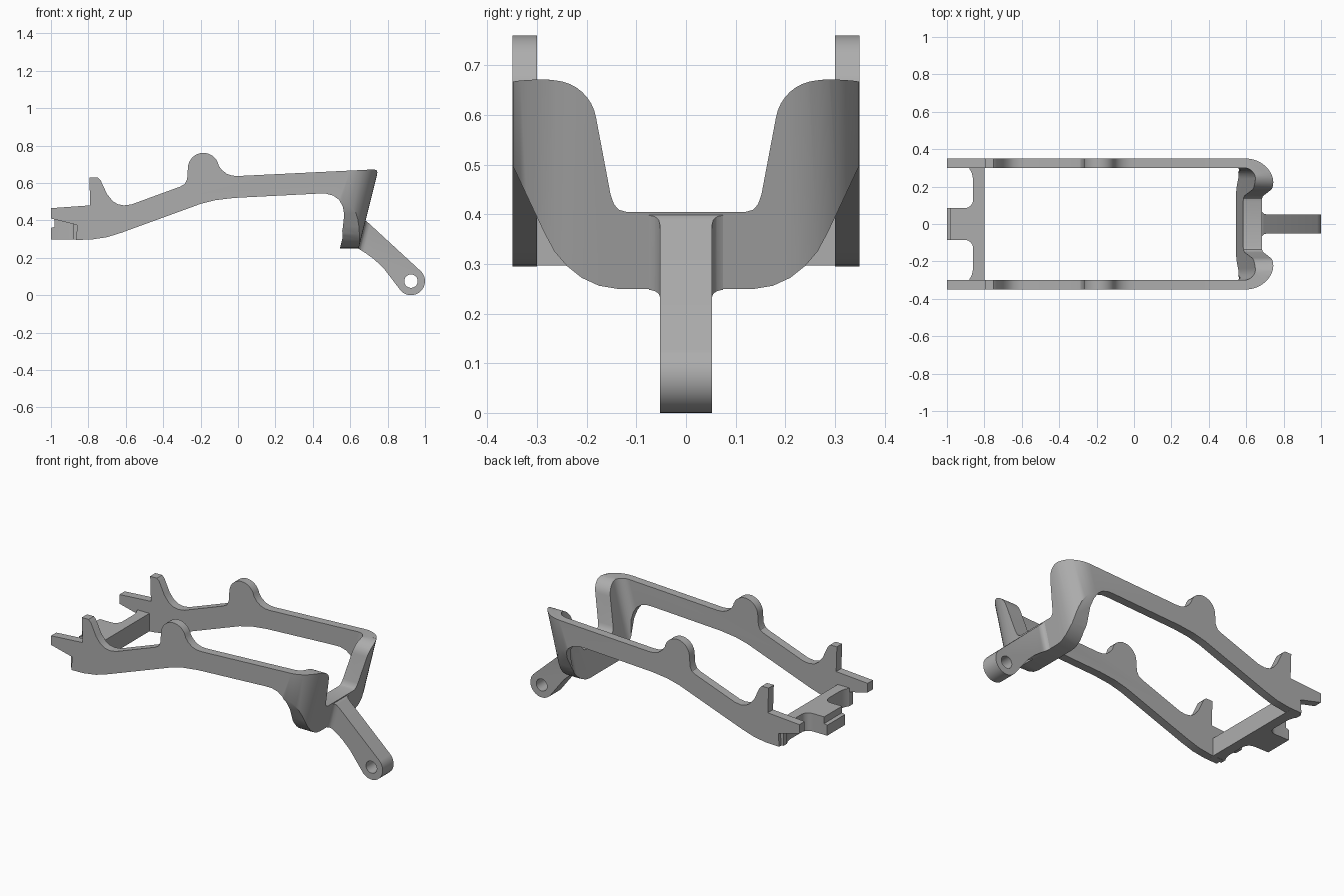
import bpy, bmesh, math

if "Cube" in bpy.data.objects:
    bpy.data.objects.remove(bpy.data.objects["Cube"], do_unlink=True)

GREY = (0.42, 0.42, 0.42, 1)
metal = bpy.data.materials.new("plain grey")
metal.use_nodes = True
metal.diffuse_color = GREY
metal.node_tree.nodes["Principled BSDF"].inputs["Base Color"].default_value = GREY

LEAN = 0.25      # forward lean of the rear yoke
LEAN_Z = 0.65    # height at which plan outlines are true


# Placement of a profile point (u, v) at extrusion depth w
def side(u, v, w):
    return (u, w, v)


def cross(u, v, w):
    return (w, u, v)


def plan(u, v, w):
    return (u, v, w)


def leaning_plan(u, v, w):
    return (u + (w - LEAN_Z) * LEAN, v, w)


def arc(cx, cy, r, start, end, steps):
    angles = [math.radians(start + (end - start) * i / steps) for i in range(steps + 1)]
    return [(cx + r * math.cos(a), cy + r * math.sin(a)) for a in angles]


def mirror_v(points):
    return points + [(u, -v) for u, v in reversed(points)]


def mirror_u(points):
    return points + [(-u, v) for u, v in reversed(points)]


def prism(name, points, lo, hi, place):
    bm = bmesh.new()
    low = [bm.verts.new(place(u, v, lo)) for u, v in points]
    high = [bm.verts.new(place(u, v, hi)) for u, v in points]
    bm.faces.new(low)
    bm.faces.new(high)
    for i in range(len(points)):
        j = (i + 1) % len(points)
        bm.faces.new((low[i], low[j], high[j], high[i]))
    bmesh.ops.recalc_face_normals(bm, faces=bm.faces)
    mesh = bpy.data.meshes.new(name)
    bm.to_mesh(mesh)
    bm.free()
    mesh.materials.append(metal)
    obj = bpy.data.objects.new(name, mesh)
    bpy.context.collection.objects.link(obj)
    return obj


def activate(obj):
    bpy.ops.object.select_all(action='DESELECT')
    obj.select_set(True)
    bpy.context.view_layer.objects.active = obj


def combine(obj, cutter, operation):
    mod = obj.modifiers.new("shape", 'BOOLEAN')
    mod.object = cutter
    mod.operation = operation
    mod.solver = 'EXACT'
    activate(obj)
    bpy.ops.object.modifier_apply(modifier=mod.name)
    bpy.data.objects.remove(cutter, do_unlink=True)


# Frame: U-shaped plan, trimmed by the rail outline seen from the side
outer = [(-1.2, 0.35)] + arc(0.595, 0.20, 0.15, 90, 0, 10)
inner = [(-1.2, 0.30)] + arc(0.585, 0.24, 0.06, 90, 0, 8)
u_shape = mirror_v(outer) + list(reversed(mirror_v(inner)))
frame = prism("side_rails_and_yoke", u_shape, 0.1, 0.9, leaning_plan)

rail = [(-1, 0.41), (-1, 0.465), (-0.79, 0.48), (-0.795, 0.63), (-0.75, 0.63),
        (-0.735, 0.615), (-0.70, 0.54), (-0.67, 0.503), (-0.645, 0.487),
        (-0.61, 0.48), (-0.57, 0.485), (-0.31, 0.58), (-0.285, 0.594), (-0.272, 0.62)]
rail += arc(-0.185, 0.678, 0.083, 180, 10, 14)
rail += [(-0.085, 0.668), (-0.06, 0.649), (-0.03, 0.639), (0, 0.637),
         (0.72, 0.672), (0.738, 0.67), (0.755, 0.655), (0.68, 0.25), (0.54, 0.25),
         (0.56, 0.36), (0.568, 0.43), (0.56, 0.475), (0.54, 0.51), (0.51, 0.532),
         (0.47, 0.543), (0.43, 0.543), (-0.02, 0.52), (-0.12, 0.508), (-0.2, 0.488),
         (-0.62, 0.335), (-0.7, 0.31), (-0.78, 0.298), (-0.865, 0.295), (-0.86, 0.375)]
combine(frame, prism("rail_outline", rail, -0.4, 0.4, side), 'INTERSECT')

# Opening in the middle of the yoke
opening = [(0.275, 0.9), (0.275, 0.671)] + arc(0.27, 0.58, 0.09, 95, 170, 8)
opening += [(0.152, 0.44), (0.145, 0.42), (0.135, 0.409), (0.12, 0.405)]
combine(frame, prism("yoke_opening", mirror_u(opening), 0.4, 0.9, cross), 'DIFFERENCE')

# Rounded lower corners of the yoke
corner = [(0.37, 0.54), (0.35, 0.5), (0.285, 0.362), (0.265, 0.325), (0.24, 0.296),
          (0.21, 0.272), (0.175, 0.256), (0.12, 0.247), (0.12, 0.2), (0.37, 0.2)]
for s in (1, -1):
    shape = [(s * u, v) for u, v in corner]
    combine(frame, prism("yoke_corner", shape, 0.5, 0.9, cross), 'DIFFERENCE')

# Crossbar with a stepped centre block
bar = [(-0.8, 0.33), (-0.88, 0.33), (-0.88, 0.295), (-0.868, 0.275), (-0.86, 0.24)]
bar += arc(-0.905, 0.13, 0.045, 0, -90, 6) + [(-1.1, 0.085)]
crossbar = prism("crossbar", mirror_v(bar), 0.2, 0.5, plan)
block = [(-1, 0.297), (-1, 0.36), (-0.98, 0.365), (-0.98, 0.405),
         (-0.7, 0.405), (-0.7, 0.297)]
combine(crossbar, prism("block_outline", block, -0.4, 0.4, side), 'INTERSECT')

# Lower arm, flared at its root, with a pivot hole
flare = [(0.68, 0.075), (0.745, 0.075), (0.75, 0.063), (0.76, 0.055),
         (0.775, 0.052), (1.4, 0.052)]
arm = prism("lower_arm", mirror_v(flare), -0.2, 0.6, leaning_plan)
lever = [(0.61, 0.403), (0.675, 0.403), (0.69, 0.393)]
lever += arc(0.925, 0.075, 0.075, 43, -137, 16)
lever += [(0.82, 0.09), (0.78, 0.142), (0.73, 0.19), (0.685, 0.223), (0.64, 0.251), (0.59, 0.255)]
combine(arm, prism("lever_outline", lever, -0.3, 0.3, side), 'INTERSECT')
hole = arc(0.925, 0.075, 0.036, 0, 345, 23)
combine(arm, prism("pivot_hole", hole, -0.3, 0.3, side), 'DIFFERENCE')

for part in (frame, crossbar, arm):
    activate(part)
    bpy.ops.object.shade_smooth_by_angle(angle=math.radians(30))
